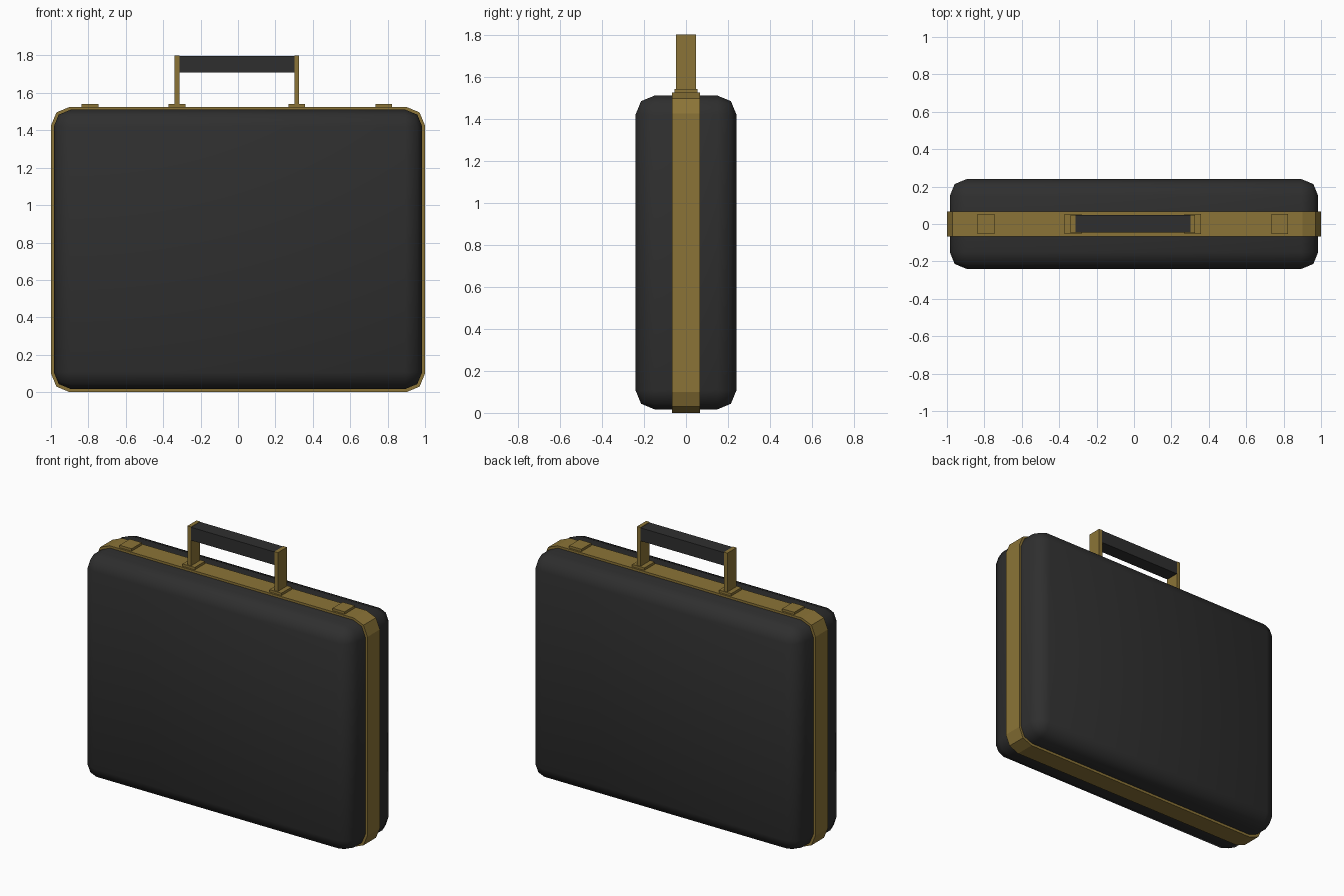
import bpy, bmesh

if "Cube" in bpy.data.objects:
    bpy.data.objects.remove(bpy.data.objects["Cube"])


def material(name, rgb):
    m = bpy.data.materials.new(name)
    m.diffuse_color = (*rgb, 1)
    m.use_nodes = True
    m.node_tree.nodes["Principled BSDF"].inputs["Base Color"].default_value = m.diffuse_color
    return m


black = material("black_leather", (0.028, 0.028, 0.028))
brass = material("aged_brass", (0.26, 0.175, 0.038))


def box(name, x, y, z, mat, bevel=0.0, only_y_edges=False, smooth=False):
    """Box from (min, max) ranges, optionally with two-step rounded edges."""
    bm = bmesh.new()
    bmesh.ops.create_cube(bm, size=1)
    for v in bm.verts:
        v.co = [sum(r) / 2 + c * (r[1] - r[0]) for c, r in zip(v.co, (x, y, z))]
    if bevel:
        edges = [e for e in bm.edges if not only_y_edges
                 or abs(e.verts[0].co.y - e.verts[1].co.y) > 1e-4]
        bmesh.ops.bevel(bm, geom=edges, offset=bevel, segments=2,
                        profile=0.5, affect='EDGES')
    for f in bm.faces:
        f.smooth = smooth
    me = bpy.data.meshes.new(name)
    bm.to_mesh(me)
    bm.free()
    me.materials.append(mat)
    ob = bpy.data.objects.new(name, me)
    bpy.context.collection.objects.link(ob)
    return ob


# Padded case body and the metal band around its middle
box("case_body", (-0.985, 0.985), (-0.24, 0.24), (0.017, 1.51), black,
    bevel=0.09, smooth=True)
box("metal_band", (-1, 1), (-0.066, 0.066), (0, 1.525), brass,
    bevel=0.1, only_y_edges=True)

# Latches, handle feet and handle posts, left and right
cx = -0.006
for side, s in (("left", -1), ("right", 1)):
    for name, off, half, hy, z in (
            ("latch", 0.785, 0.045, 0.054, (1.515, 1.541)),
            ("handle_foot", 0.320, 0.045, 0.054, (1.515, 1.541)),
            ("handle_post", 0.320, 0.013, 0.048, (1.53, 1.80))):
        c = cx + s * off
        box(f"{name}_{side}", (c - half, c + half), (-hy, hy), z, brass)

# Grip between the posts
box("handle_grip", (cx - 0.308, cx + 0.308), (-0.046, 0.048), (1.71, 1.797), black)
